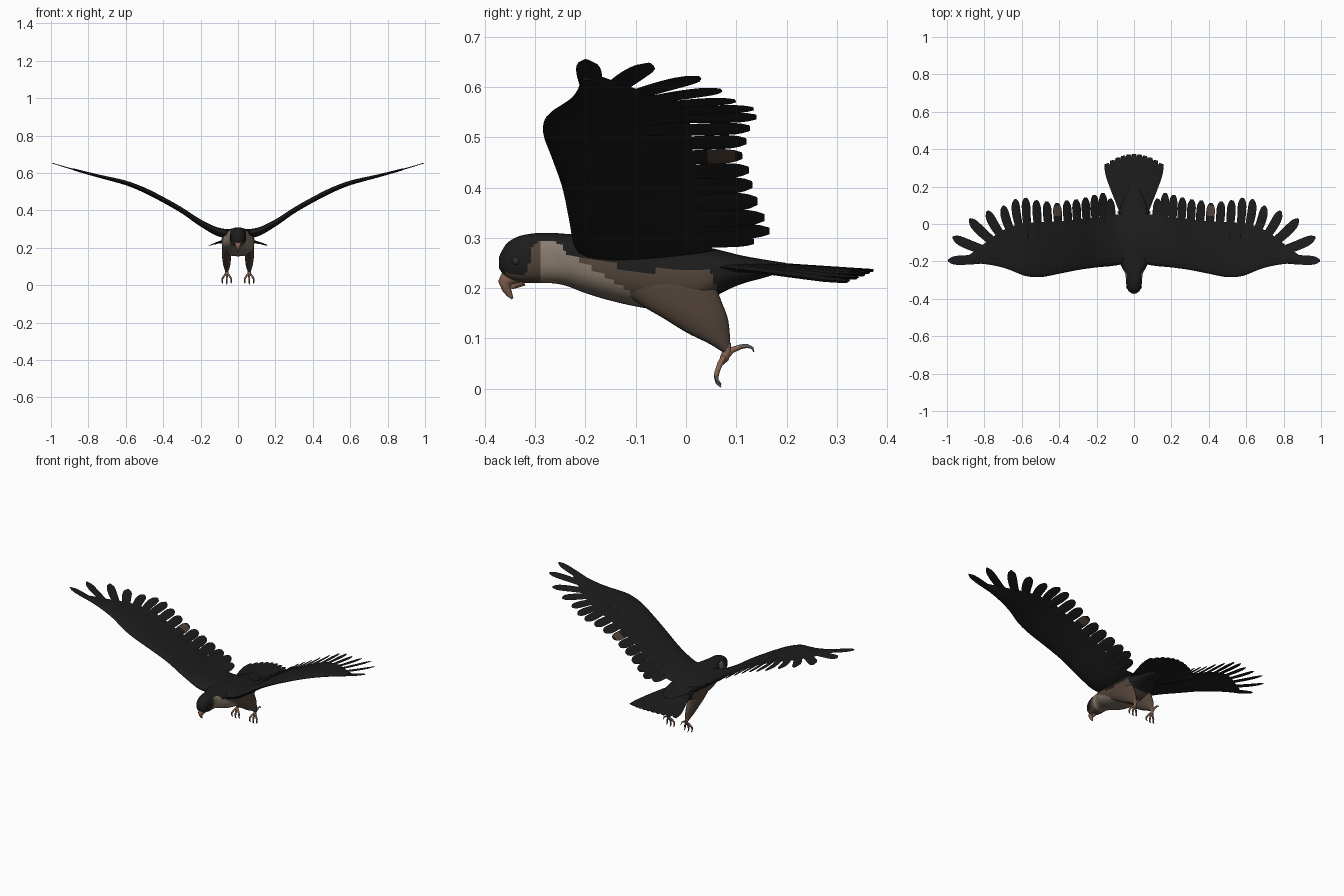
import bpy, bmesh, math
from mathutils import Vector

if "Cube" in bpy.data.objects:
    bpy.data.objects.remove(bpy.data.objects["Cube"])


def mat(name, rgb):
    m = bpy.data.materials.new(name)
    m.diffuse_color = (*rgb, 1)
    m.use_nodes = True
    m.node_tree.nodes["Principled BSDF"].inputs["Base Color"].default_value = m.diffuse_color
    return m


BLACK = mat("black plumage", (0.012, 0.012, 0.012))
BROWN = mat("brown plumage", (0.085, 0.058, 0.042))
TAN = mat("pale tan plumage", (0.25, 0.20, 0.155))
SKIN = mat("orange brown skin", (0.24, 0.13, 0.085))
EYE = mat("dark grey eye", (0.03, 0.028, 0.026))
CLAW = mat("grey claw", (0.13, 0.11, 0.10))


def smooth_at(table, x):
    """Cubic interpolation of rows (x, value, ...), returns the list of values."""
    n = len(table)
    x = min(max(x, table[0][0]), table[-1][0])
    i = max(k for k in range(n - 1) if table[k][0] <= x)
    a, b = table[i], table[i + 1]
    p, q = table[max(i - 1, 0)], table[min(i + 2, n - 1)]
    h = b[0] - a[0]
    t = (x - a[0]) / h
    out = []
    for k in range(1, len(a)):
        m0 = (b[k] - p[k]) / (b[0] - p[0]) * h
        m1 = (q[k] - a[k]) / (q[0] - a[0]) * h
        out.append((2*t**3 - 3*t*t + 1)*a[k] + (t**3 - 2*t*t + t)*m0
                   + (3*t*t - 2*t**3)*b[k] + (t**3 - t*t)*m1)
    return out


def loft(bm, rings):
    """Skin closed rings of points and cap both ends."""
    vs = [[bm.verts.new(p) for p in r] for r in rings]
    n = len(vs[0])
    faces = []
    for a, b in zip(vs, vs[1:]):
        for i in range(n):
            j = (i + 1) % n
            faces.append(bm.faces.new((a[i], a[j], b[j], b[i])))
    faces += [bm.faces.new(vs[0]), bm.faces.new(vs[-1])]
    return faces


def finish(bm, name, mats, mirror=False, angle=50):
    bmesh.ops.recalc_face_normals(bm, faces=bm.faces)
    me = bpy.data.meshes.new(name)
    bm.to_mesh(me)
    bm.free()
    for m in mats:
        me.materials.append(m)
    for p in me.polygons:
        p.use_smooth = True
    me.set_sharp_from_angle(angle=math.radians(angle))
    ob = bpy.data.objects.new(name, me)
    bpy.context.collection.objects.link(ob)
    if mirror:
        ob.modifiers.new("mirror", 'MIRROR')
    return ob


def tube(bm, pts, n=8):
    """Tapered tube through points (x, y, z, radius)."""
    rings = []
    for i, p in enumerate(pts):
        d = Vector(pts[min(i + 1, len(pts) - 1)][:3]) - Vector(pts[max(i - 1, 0)][:3])
        u = d.normalized().cross(Vector((1, 0, 0.01))).normalized()
        v = d.normalized().cross(u)
        rings.append([Vector(p[:3]) + p[3] * (u * math.cos(a) + v * math.sin(a))
                      for a in (2 * math.pi * k / n for k in range(n))])
    return loft(bm, rings)


def feather(bm, p0, p1, width, zf, thick=0.006, bend=0.0, tip=0.25):
    """Flat blade from p0 to p1 in plan, laid on the height function zf."""
    prof = [(0, .7), (.3, .85), (.6, 1), (.78, 1), (.88, .9), (.95, .65), (1, tip)]
    a, b = Vector(p0), Vector(p1)
    d = b - a
    s = Vector((-d.y, d.x)).normalized()
    rings = []
    for k in range(15):
        t = k / 14
        w = width / 2 * smooth_at(prof, t)[0]
        c = a + d * t + s * bend * 4 * t * (1 - t)
        h = thick * (1 - 0.75 * t)
        l, r = c + s * w, c - s * w
        rings.append([(l.x, l.y, zf(l.x, l.y) - .002), (c.x, c.y, zf(c.x, c.y) + h),
                      (r.x, r.y, zf(r.x, r.y) + .002), (c.x, c.y, zf(c.x, c.y) - h)])
    return loft(bm, rings)


# Body and head: rows of y, top, bottom, half width
BODY = [(-.372, .262, .24, .010), (-.36, .285, .222, .028), (-.34, .300, .213, .037),
        (-.31, .308, .21, .043), (-.27, .310, .21, .046), (-.24, .308, .205, .060),
        (-.20, .306, .19, .080), (-.15, .304, .175, .087), (-.08, .30, .16, .087),
        (-.02, .292, .155, .086), (.03, .284, .165, .085), (.07, .275, .19, .079),
        (.11, .265, .208, .066), (.16, .256, .222, .045), (.2, .25, .235, .02)]
CAP = [(-.372, .232), (-.315, .232), (-.305, .285), (-.25, .288), (-.235, .268),
       (-.2, .257), (-.1, .238), (0, .23), (.055, .222), (.065, .1), (.3, .1)]


def plumage(c):
    if c.z > smooth_at(CAP, c.y)[0]:
        return 0
    if c.y < -.29:
        return 1
    return 2 if c.z < .26 - (c.y + .22) * .62 or c.y < -.245 else 1


bm = bmesh.new()
rings = []
for k in range(91):
    y = -.372 + .572 * k / 90
    top, bot, hw = smooth_at(BODY, y)
    ring = []
    for i in range(48):
        a = 2 * math.pi * i / 48
        c, s = math.cos(a), math.sin(a)
        ring.append((hw * math.copysign(abs(c) ** .8, c), y,
                     (top + bot) / 2 + (top - bot) / 2 * math.copysign(abs(s) ** .8, s)))
    rings.append(ring)
for f in loft(bm, rings):
    f.material_index = plumage(f.calc_center_median())
finish(bm, "body", [BLACK, BROWN, TAN])

# Beak and eyes
bm = bmesh.new()
tube(bm, [(0, -.335, .228, .020), (0, -.352, .222, .0185), (0, -.360, .211, .014),
          (0, -.357, .198, .009), (0, -.351, .187, .006), (0, -.345, .179, .002)], 12)
tube(bm, [(0, -.325, .216, .012), (0, -.340, .208, .009), (0, -.348, .2, .003)], 10)
finish(bm, "beak", [SKIN])
bm = bmesh.new()
bmesh.ops.create_uvsphere(bm, u_segments=14, v_segments=8, radius=.009)
bmesh.ops.translate(bm, verts=bm.verts, vec=(.033, -.338, .254))
finish(bm, "eye", [EYE], True)

# Wing arm: height, leading edge, trailing edge and half thickness by x
HEIGHT = [(0, .275), (.1, .283), (.2, .333), (.3, .40), (.4, .457), (.5, .508),
          (.6, .547), (.75, .585), (.9, .625), (1, .655)]
PLAN = [(.0, -.20, .06, .026), (.1, -.222, .05, .026), (.2, -.232, .035, .021),
        (.3, -.246, .025, .018), (.4, -.266, .015, .017), (.5, -.284, .01, .016),
        (.58, -.278, .005, .014), (.66, -.247, -.015, .012), (.72, -.228, -.045, .010),
        (.8, -.214, -.105, .008), (.88, -.209, -.165, .006)]


def wing_z(x, y=0):
    return smooth_at(HEIGHT, abs(x))[0]


bm = bmesh.new()
rings = []
for k in range(45):
    x = .01 + .87 * k / 44
    lead, trail, th = smooth_at(PLAN, x)
    ring = []
    for i in range(24):
        a = 2 * math.pi * i / 24
        u = (1 - math.cos(a)) / 2
        h = th * math.sin(a) * (1.25 - .85 * u)
        ring.append((x, lead + (trail - lead) * u, wing_z(x) + h))
    rings.append(ring)
loft(bm, rings)
finish(bm, "wing_arm", [BLACK], True)

# Flight feathers: long fanned outer ones, then the inner row
bm = bmesh.new()
OUTER = [(.70, -.185, .995, -.196, .050), (.69, -.165, .970, -.070, .052),
         (.67, -.150, .880, .027, .052), (.65, -.130, .785, .070, .050),
         (.62, -.110, .700, .098, .048), (.585, -.090, .635, .134, .046)]
for i, (x0, y0, x1, y1, w) in enumerate(OUTER):
    feather(bm, (x0, y0), (x1, y1), w, wing_z, .006, -.012 if i else 0, .2)
INNER = [(.58, .14), (.523, .127), (.467, .12), (.412, .112), (.36, .125),
         (.31, .132), (.26, .142), (.212, .156), (.167, .166), (.127, .135)]
for i, (x, y) in enumerate(INNER):
    fs = feather(bm, (x - .012, -.08), (x, y), .046, wing_z, .011, 0, .35)
    if i == 3:   # one feather carries a brown patch
        for f in fs:
            if .045 < f.calc_center_median().y < .1:
                f.material_index = 1
finish(bm, "flight_feathers", [BLACK, BROWN], True)


# Tail fan
def tail_z(x, y):
    return .248 - .045 * (y - .1) - .9 * x * x


bm = bmesh.new()
for k in range(11):
    i = (k - 5) / 5
    feather(bm, (i * .05, .04), (i * .147, .373 - .05 * i * i), .05,
            lambda x, y, o=abs(i): tail_z(x, y) - .004 * o, .009, 0, .45)
finish(bm, "tail_fan", [BLACK])

# Feathered thighs: rows of z, front y, back y, half width, centre x
THIGH = [(.072, .074, .088, .007, .060), (.09, .045, .088, .014, .060),
         (.11, .004, .087, .019, .060), (.14, -.045, .083, .023, .061),
         (.17, -.095, .072, .025, .061), (.21, -.14, .055, .025, .060),
         (.24, -.12, .035, .018, .057)]
bm = bmesh.new()
rings = []
for k in range(25):
    z = .072 + .168 * k / 24
    y0, y1, hw, cx = smooth_at(THIGH, z)
    rings.append([(cx + hw * math.cos(a), (y0 + y1) / 2 + (y1 - y0) / 2 * math.sin(a), z)
                  for a in (2 * math.pi * i / 24 for i in range(24))])
loft(bm, rings)
finish(bm, "thigh", [BROWN], True)

# Feet with three hanging front toes, one raised hind toe, and claws
bm = bmesh.new()
tube(bm, [(.06, .08, .09, .009), (.06, .082, .075, .009), (.06, .076, .060, .009),
          (.06, .070, .050, .005)])
for dx, low in ((-.024, .012), (0, .003), (.024, .012)):
    tube(bm, [(.06, .078, .066, .006), (.06 + dx * .6, .068, .05, .0055),
              (.06 + dx, .062, .034, .005), (.06 + dx, .060, .022 + low * .3, .0045)])
    for f in tube(bm, [(.06 + dx, .060, .024 + low * .3, .0045),
                       (.06 + dx, .062, .010 + low * .5, .0035),
                       (.06 + dx * .95, .070, .001 + low * .6, .001)]):
        f.material_index = 1
tube(bm, [(.06, .080, .066, .007), (.06, .092, .077, .006), (.06, .108, .083, .005)])
for f in tube(bm, [(.06, .106, .083, .005), (.06, .122, .085, .004),
                   (.06, .132, .081, .0025), (.06, .135, .073, .001)]):
    f.material_index = 1
finish(bm, "foot", [SKIN, CLAW], True)
